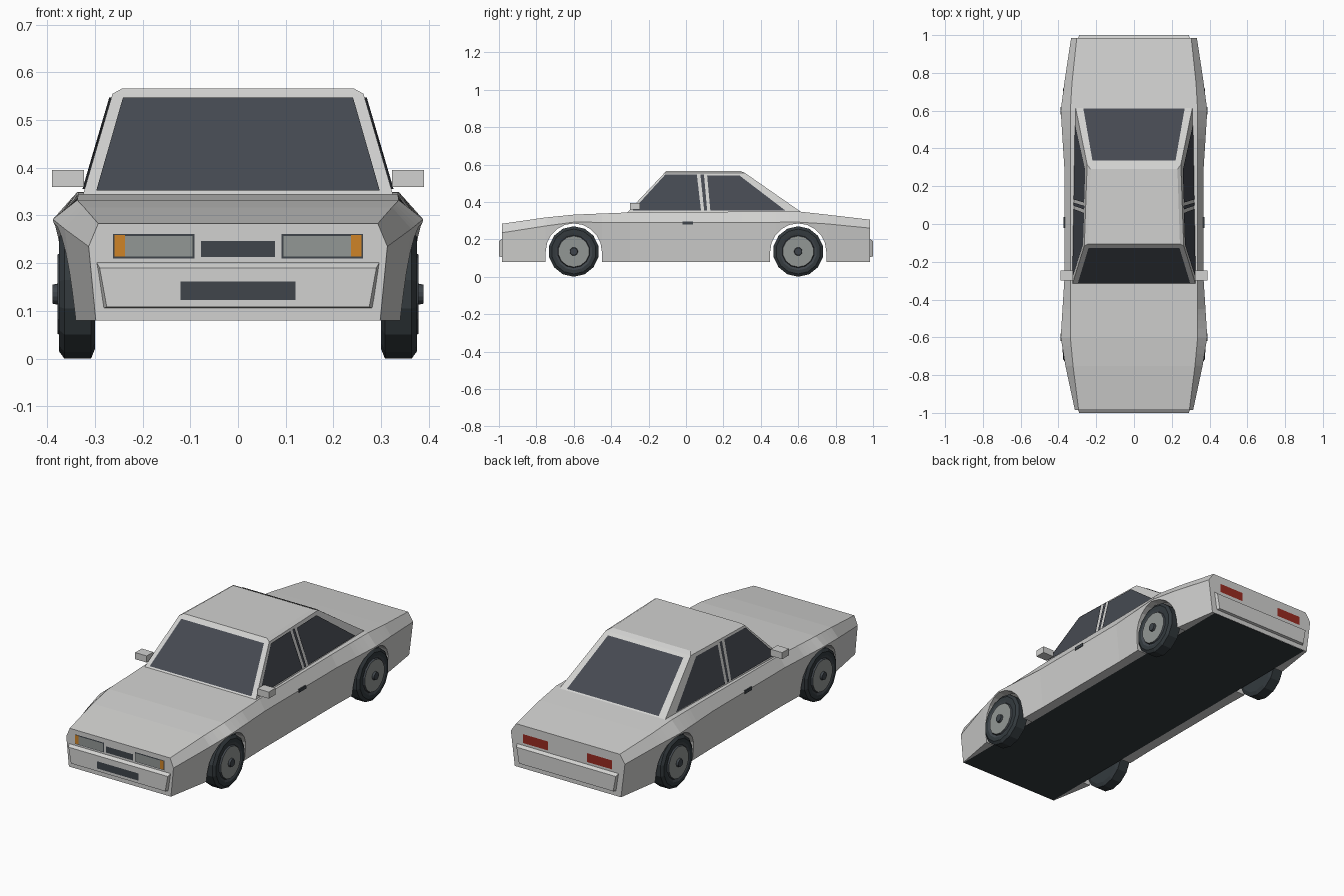
import bpy, bmesh, math
from mathutils import Vector

cube = bpy.data.objects.get("Cube")
if cube:
    bpy.data.objects.remove(cube, do_unlink=True)


def material(name, rgb):
    m = bpy.data.materials.new(name)
    m.use_nodes = True
    m.diffuse_color = (*rgb, 1)
    m.node_tree.nodes["Principled BSDF"].inputs["Base Color"].default_value = (*rgb, 1)
    return m


PAINT = material("pale grey paint", (0.64, 0.64, 0.63))
GLASS = material("tinted glass", (0.06, 0.067, 0.083))
BLACK = material("black rubber", (0.033, 0.042, 0.048))
TRIM = material("dark trim", (0.05, 0.06, 0.07))
LAMP = material("lamp grey", (0.29, 0.31, 0.3))
AMBER = material("amber lens", (0.62, 0.23, 0.02))
RED = material("red lens", (0.32, 0.023, 0.015))


def make(name, verts, faces, mats, indices=None, closed=False):
    """Mesh object whose faces point away from the middle of the car."""
    bm = bmesh.new()
    vs = [bm.verts.new(v) for v in verts]
    for i, f in enumerate(faces):
        face = bm.faces.new([vs[k] for k in f])
        face.material_index = indices[i] if indices else 0
    bmesh.ops.remove_doubles(bm, verts=bm.verts, dist=0.00001)
    bm.normal_update()
    if closed:
        bmesh.ops.recalc_face_normals(bm, faces=bm.faces)
    else:
        for face in bm.faces:
            if face.normal.dot(face.calc_center_median() - Vector((0, 0, 0.2))) < 0:
                face.normal_flip()
    mesh = bpy.data.meshes.new(name)
    bm.to_mesh(mesh)
    bm.free()
    for m in mats:
        mesh.materials.append(m)
    ob = bpy.data.objects.new(name, mesh)
    bpy.context.collection.objects.link(ob)
    return ob


def plate(name, points, mat):
    return make(name, points, [range(len(points))], [mat])


def prism(name, lower, upper, mat):
    """Solid between two loops with the same number of points."""
    n = len(lower)
    faces = [range(n), range(n, 2 * n)]
    faces += [(i, (i + 1) % n, n + (i + 1) % n, n + i) for i in range(n)]
    return make(name, lower + upper, faces, [mat], closed=True)


def box(name, x, y, z, mat):
    loop = [(x[0], y[0]), (x[1], y[0]), (x[1], y[1]), (x[0], y[1])]
    return prism(name, [(*p, z[0]) for p in loop], [(*p, z[1]) for p in loop], mat)


def lerp(a, b, t):
    return a + (b - a) * t


# Body stations: y, top z, top half width, shoulder half width, shoulder z, sill half width
STATIONS = [
    (-0.985, 0.283, 0.293, 0.313, 0.235, 0.298),
    (-0.8, 0.312, 0.318, 0.355, 0.265, 0.335),
    (-0.6, 0.332, 0.337, 0.388, 0.292, 0.355),
    (-0.3, 0.344, 0.335, 0.369, 0.29, 0.348),
    (0.3, 0.348, 0.335, 0.369, 0.29, 0.348),
    (0.6, 0.349, 0.337, 0.388, 0.292, 0.355),
    (0.8, 0.327, 0.325, 0.362, 0.28, 0.342),
    (0.985, 0.305, 0.303, 0.333, 0.26, 0.31),
]
SILL, FLOOR_X, ARCH_R, AXLE_Z = 0.08, 0.295, 0.15, 0.135
AXLES = (-0.6, 0.6)


def section(y):
    for a, b in zip(STATIONS, STATIONS[1:]):
        if y <= b[0]:
            t = (y - a[0]) / (b[0] - a[0])
            return [lerp(p, q, t) for p, q in zip(a, b)]
    return list(STATIONS[-1])


# Stations along the car, with the sill raised over each wheel arch
slices = [(s[0], SILL) for s in STATIONS if abs(abs(s[0]) - 0.6) > 0.21]
for axle in AXLES:
    slices += [(axle - ARCH_R - 1e-3, SILL), (axle + ARCH_R + 1e-3, SILL)]
    for k in range(11):
        a = math.pi * k / 10
        slices.append((axle - ARCH_R * math.cos(a), AXLE_Z + ARCH_R * math.sin(a)))
slices.sort()

# Body shell with open wheel arches
verts, faces = [], []
for y, low in slices:
    _, tz, tx, sx, sz, bx = section(y)
    lx = lerp(bx, sx, (low - SILL) / (sz - SILL))
    inner = FLOOR_X if low == SILL else lx - 0.05
    half = [(tx, tz), (sx, sz), (lx, low), (inner, low)]
    verts += [(-x, y, z) for x, z in reversed(half)] + [(x, y, z) for x, z in half]
for i in range(len(slices) - 1):
    for j in range(7):
        a = i * 8 + j
        faces.append((a, a + 1, a + 9, a + 8))
faces += [range(8), range(len(verts) - 8, len(verts))]
make("body_shell", verts, faces, [PAINT])
plate("floor", [(x, y, SILL) for x, y in
                ((-FLOOR_X, -0.984), (FLOOR_X, -0.984), (FLOOR_X, 0.984), (-FLOOR_X, 0.984))], BLACK)

# Bumpers
for name, s in (("front_bumper", -1), ("rear_bumper", 1)):
    back = [(-0.283, 0.105), (0.283, 0.105), (0.298, 0.205), (-0.298, 0.205)]
    front = [(-0.275, 0.108), (0.275, 0.108), (0.29, 0.19), (-0.29, 0.19)]
    prism(name, [(x, s * 0.98, z) for x, z in back], [(x, s, z) for x, z in front], PAINT)


# Cabin: front and rear corners at belt and roof
BELT, ROOF = 0.343, 0.555
base = [(0.325, -0.315), (0.31, 0.62)]
top = [(0.263, -0.115), (0.248, 0.315)]


def ring(pair, z):
    (fx, fy), (rx, ry) = pair
    return [(-fx, fy, z), (fx, fy, z), (rx, ry, z), (-rx, ry, z)]


prism("cabin", ring(base, BELT), ring(top, ROOF), PAINT)
prism("roof_panel", ring(top, ROOF), ring([(0.243, -0.105), (0.23, 0.29)], 0.566), PAINT)


def end_glass(name, k, out, rows):
    """Glass lying on the front or rear cabin slope."""
    pts = []
    for v, w in rows:
        y, z = lerp(base[k][1], top[k][1], v) + out, lerp(BELT, ROOF, v) + 0.003
        pts.append((w, y, z))
    plate(name, pts + [(-x, y, z) for x, y, z in reversed(pts)], GLASS)


end_glass("windscreen", 0, -0.003, [(0.03, 0.297), (0.95, 0.241)])
end_glass("rear_window", 1, 0.003, [(0.04, 0.268), (0.94, 0.22)])


def on_side(y, z, s):
    v = (z - BELT) / (ROOF - BELT)
    y0, y1 = lerp(base[0][1], top[0][1], v), lerp(base[1][1], top[1][1], v)
    u = (y - y0) / (y1 - y0)
    x = lerp(lerp(base[0][0], base[1][0], u), lerp(top[0][0], top[1][0], u), v)
    return (s * (x + 0.005), y, z)


SIDE_GLASS = {
    "front_side_window": [(-0.285, 0.355), (-0.11, 0.547), (0.058, 0.547), (0.08, 0.355)],
    "door_pillar_strip": [(0.097, 0.355), (0.077, 0.547), (0.096, 0.547), (0.113, 0.355)],
    "rear_side_window": [(0.13, 0.355), (0.113, 0.542), (0.285, 0.542), (0.53, 0.355)],
}


def wheel(name, s, y):
    profile = [(0.3, 0.0), (0.3, 0.115), (0.308, AXLE_Z), (0.364, AXLE_Z), (0.375, 0.12),
               (0.375, 0.1), (0.37, 0.087), (0.378, 0.083), (0.378, 0.022), (0.389, 0.02), (0.389, 0.0)]
    ring_mats = [0, 0, 0, 0, 0, 1, 1, 2, 1, 1]
    n, vs, fs, idx = 14, [], [], []
    for x, r in profile:
        for k in range(n):
            a = 2 * math.pi * k / n
            r = max(r, 1e-4)
            vs.append((s * x, y + r * math.sin(a), AXLE_Z - r * math.cos(a)))
    for i, m in enumerate(ring_mats):
        for k in range(n):
            j = (k + 1) % n
            fs.append((i * n + k, i * n + j, (i + 1) * n + j, (i + 1) * n + k))
            idx.append(m)
    make(name, vs, fs, [BLACK, TRIM, LAMP], idx, closed=True)


def lens(name, x0, x1, z0, z1, y, mat):
    plate(name, [(x0, y, z0), (x1, y, z0), (x1, y, z1), (x0, y, z1)], mat)


# Parts repeated on both sides
for side, s in (("left", 1), ("right", -1)):
    for name, outline in SIDE_GLASS.items():
        plate(f"{side}_{name}", [on_side(y, z, s) for y, z in outline], GLASS)
    for end, y in zip(("front", "rear"), AXLES):
        wheel(f"{side}_{end}_wheel", s, y)
    box(f"{side}_mirror", (s * 0.323, s * 0.39), (-0.3, -0.245), (0.36, 0.395), PAINT)
    box(f"{side}_door_handle", (s * 0.36, s * 0.372), (-0.02, 0.038), (0.28, 0.296), TRIM)
    lens(f"{side}_headlight_frame", s * 0.091, s * 0.262, 0.21, 0.261, -0.987, TRIM)
    lens(f"{side}_headlight", s * 0.095, s * 0.237, 0.214, 0.257, -0.99, LAMP)
    lens(f"{side}_indicator", s * 0.237, s * 0.259, 0.214, 0.259, -0.99, AMBER)
    lens(f"{side}_tail_light", s * 0.115, s * 0.26, 0.215, 0.262, 0.988, RED)

# Grille and lower intake
lens("grille", -0.078, 0.078, 0.213, 0.246, -0.988, TRIM)
lens("lower_intake", -0.121, 0.121, 0.123, 0.161, -1.0015, TRIM)
